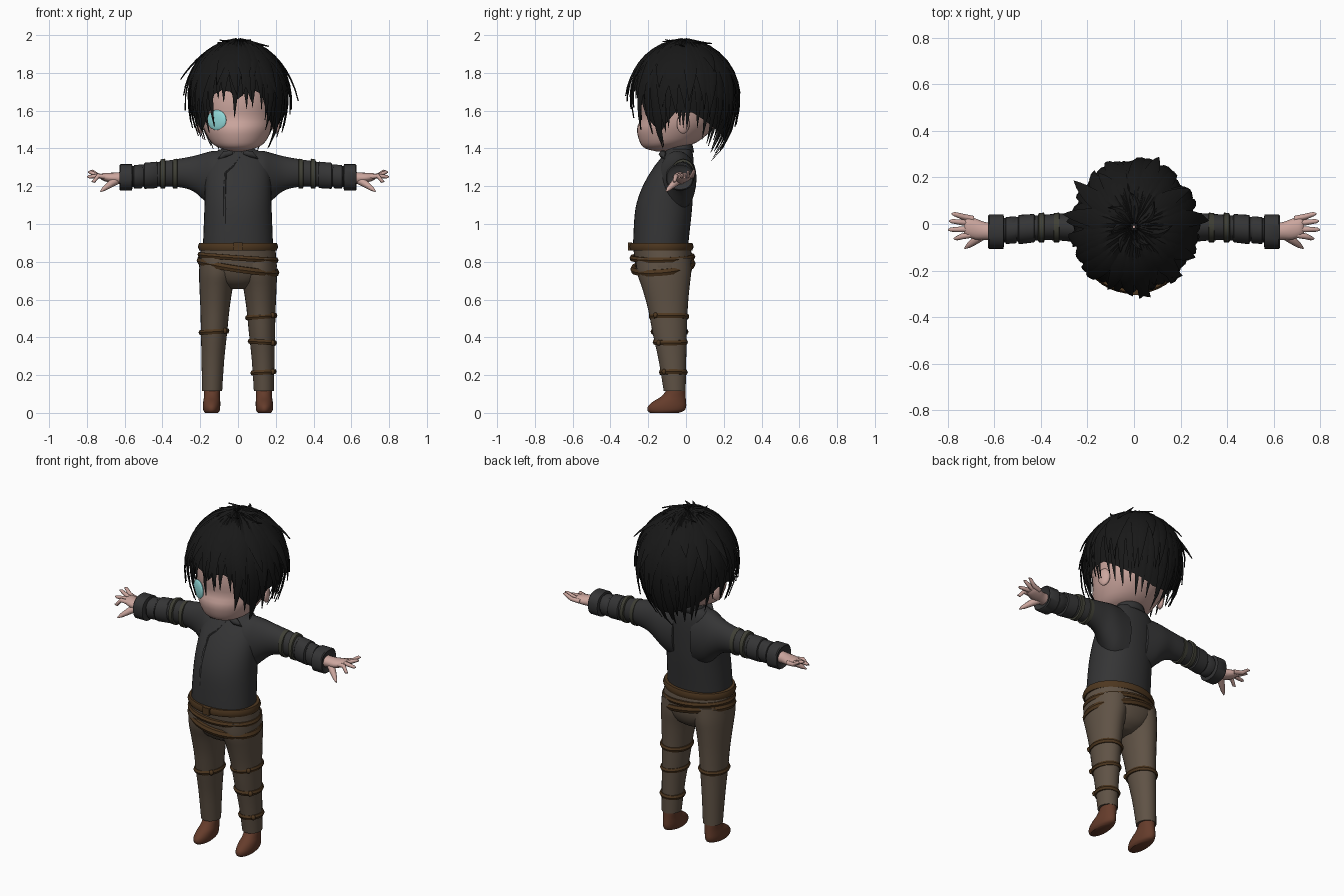
import bpy, bmesh, math, random
from mathutils import Vector

if "Cube" in bpy.data.objects:
    bpy.data.objects.remove(bpy.data.objects["Cube"])
random.seed(4)


def mat(name, r, g, b):
    m = bpy.data.materials.new(name)
    m.diffuse_color = (r, g, b, 1)
    m.use_nodes = True
    m.node_tree.nodes["Principled BSDF"].inputs["Base Color"].default_value = m.diffuse_color
    return m


SKIN = mat("skin", .60, .38, .34)
HAIR = mat("hair", .009, .009, .009)
SHIRT = mat("shirt", .035, .035, .036)
OLIVE = mat("olive", .05, .05, .036)
PANTS = mat("pants", .115, .085, .06)
BELT = mat("belt", .075, .038, .014)
SHOE = mat("shoe", .13, .045, .024)
EYE = mat("eye", .28, .68, .68)


def finish(name, bm, m, angle=45):
    bmesh.ops.remove_doubles(bm, verts=bm.verts, dist=.0002)
    bmesh.ops.recalc_face_normals(bm, faces=bm.faces)
    me = bpy.data.meshes.new(name)
    bm.to_mesh(me)
    bm.free()
    me.shade_smooth()
    me.set_sharp_from_angle(angle=math.radians(angle))
    me.materials.append(m)
    ob = bpy.data.objects.new(name, me)
    bpy.context.collection.objects.link(ob)
    return ob


def skin_rings(bm, rings, caps=True, loop=False):
    vs = [[bm.verts.new(p) for p in r] for r in rings]
    pairs = list(zip(vs, vs[1:])) + ([(vs[-1], vs[0])] if loop else [])
    for a, b in pairs:
        for i in range(len(a)):
            j = (i + 1) % len(a)
            bm.faces.new((a[i], a[j], b[j], b[i]))
    if caps and not loop:
        bm.faces.new(vs[0])
        bm.faces.new(vs[-1])


def resample(rows, k):
    """Catmull-Rom subdivision of ring parameters."""
    if k < 2:
        return rows
    rows = [Vector(r) for r in rows]
    out = []
    for i in range(len(rows) - 1):
        p1, p2 = rows[i], rows[i + 1]
        p0, p3 = rows[max(i - 1, 0)], rows[min(i + 2, len(rows) - 1)]
        for s in range(k):
            t = s / k
            out.append(.5 * (2 * p1 + (p2 - p0) * t + (2 * p0 - 5 * p1 + 4 * p2 - p3) * t * t
                             + (3 * p1 - p0 - 3 * p2 + p3) * t ** 3))
    return out + [rows[-1]]


def loft(name, rows, m, axis="z", n=28, k=3, e=2.0, flip=1):
    """rows: position on axis, two centre values, two radii."""
    rings = []
    for p, c1, c2, r1, r2 in resample(rows, k):
        ring = []
        for i in range(n):
            a = 2 * math.pi * i / n
            c, s = math.cos(a), math.sin(a)
            u = c1 + r1 * math.copysign(abs(c) ** (2 / e), c)
            v = c2 + r2 * math.copysign(abs(s) ** (2 / e), s)
            ring.append((flip * u, v, p) if axis == "z" else (flip * p, u, v))
        rings.append(ring)
    bm = bmesh.new()
    skin_rings(bm, rings)
    return finish(name, bm, m)


def tube(name, pts, radii, m, n=8, flip=1):
    pts = [Vector((flip * x, y, z)) for x, y, z in pts]
    rings = []
    for i, p in enumerate(pts):
        d = (pts[min(i + 1, len(pts) - 1)] - pts[max(i - 1, 0)]).normalized()
        u = d.cross(Vector((0, 0, 1))).normalized()
        v = d.cross(u)
        rings.append([p + radii[i] * (math.cos(6.2832 * j / n) * u + math.sin(6.2832 * j / n) * v) for j in range(n)])
    bm = bmesh.new()
    skin_rings(bm, rings)
    return finish(name, bm, m, 60)


def band(name, c, rx, ry, h, th, m, sx=0, sy=0, n=36):
    """Strap around a vertical limb; sx, sy tilt it."""
    rings = []
    for i in range(n):
        a = 2 * math.pi * i / n
        ring = []
        for o, z in ((-th, -h), (0, -h), (th * .4, 0), (0, h), (-th, h)):
            x, y = (rx + o) * math.cos(a), (ry + o) * math.sin(a)
            ring.append((c[0] + x, c[1] + y, c[2] + z + sx * x + sy * y))
        rings.append(ring)
    bm = bmesh.new()
    skin_rings(bm, rings, loop=True)
    return finish(name, bm, m)


def ball(name, c, s, m, rz=0):
    bm = bmesh.new()
    bmesh.ops.create_uvsphere(bm, u_segments=24, v_segments=12, radius=1)
    ob = finish(name, bm, m)
    ob.location, ob.scale, ob.rotation_euler = c, s, (0, 0, rz)
    return ob


# head, neck, ears, eye
loft("head", [(1.385, 0, -.13, .03, .03), (1.40, 0, -.13, .09, .085), (1.43, 0, -.095, .14, .148),
              (1.50, 0, -.06, .18, .2), (1.56, 0, -.035, .198, .207), (1.64, 0, -.025, .207, .222),
              (1.74, 0, -.02, .205, .215), (1.82, 0, -.02, .17, .18), (1.88, 0, -.02, .1, .1),
              (1.90, 0, -.02, .02, .02)], SKIN, n=36)
loft("neck", [(1.28, 0, -.06, .06, .06), (1.36, 0, -.045, .052, .055), (1.45, 0, -.03, .055, .06)], SKIN)
for s in (-1, 1):
    ball("ear", (s * .2, -.015, 1.53), (.018, .036, .052), SKIN, s * .4)
ball("eye_disc", (-.112, -.214, 1.55), (.058, .014, .054), EYE, -.52)

# shirt body with front seam, collar
loft("shirt_body", [(.87, 0, -.135, .186, .145), (.95, 0, -.13, .183, .148), (1.08, 0, -.118, .178, .15),
                    (1.18, 0, -.1, .176, .138), (1.27, 0, -.075, .172, .116), (1.34, 0, -.05, .155, .09),
                    (1.385, 0, -.035, .115, .068), (1.40, 0, -.035, .075, .06)], SHIRT, n=36, e=2.2)
tube("shirt_seam", [(-.07, -.266, .9), (-.07, -.259, 1.08), (-.07, -.228, 1.19), (-.065, -.182, 1.27),
                    (-.03, -.165, 1.3), (.01, -.125, 1.35)], [.006] * 6, SHIRT, 6)
bm = bmesh.new()
rows = []
for z, r, gap in ((1.36, .098, .12), (1.39, .09, .2), (1.435, .076, .42)):
    rows.append([bm.verts.new((r * math.sin(a), -.04 - .85 * r * math.cos(a), z - .02 * math.cos(a)))
                 for a in [gap + (2 * math.pi - 2 * gap) * i / 24 for i in range(25)]])
for a, b in zip(rows, rows[1:]):
    for i in range(24):
        bm.faces.new((a[i], a[i + 1], b[i + 1], b[i]))
finish("collar", bm, SHIRT).modifiers.new("thickness", "SOLIDIFY").thickness = .012
for s in (-1, 1):
    tube("collar_point", [(.03, -.12, 1.38), (.07, -.125, 1.37), (.105, -.115, 1.345)], [.012, .02, .002], SHIRT, 6, s)

    # sleeve, wraps, cuff
    loft("sleeve", [(.06, -.05, 1.22, .10, .165), (.13, -.045, 1.232, .10, .155), (.18, -.03, 1.25, .085, .125),
                    (.24, -.018, 1.267, .066, .092), (.32, -.013, 1.27, .058, .074), (.44, -.018, 1.262, .053, .064),
                    (.57, -.028, 1.25, .052, .054)], SHIRT, "x", flip=s)
    loft("sleeve_wrap", [(.425, -.018, 1.26, .056, .064), (.43, -.018, 1.26, .061, .07),
                         (.495, -.024, 1.255, .063, .069), (.5, -.024, 1.255, .05, .056)], SHIRT, "x", k=1, flip=s)
    loft("sleeve_fold", [(.505, -.025, 1.252, .055, .058), (.51, -.025, 1.252, .058, .063),
                         (.55, -.028, 1.25, .058, .062), (.555, -.028, 1.25, .05, .05)], SHIRT, "x", k=1, flip=s)
    loft("cuff", [(.558, -.033, 1.247, .06, .055), (.562, -.033, 1.247, .074, .07), (.622, -.033, 1.247, .074, .07),
                  (.628, -.033, 1.247, .068, .064), (.615, -.033, 1.247, .05, .045)], SHIRT, "x", k=1, e=2.3, flip=s)
    for x in (.333, .398):
        loft("arm_band", [(x - .014, -.015, 1.267, .056, .07), (x - .011, -.015, 1.267, .064, .079),
                          (x + .011, -.016, 1.265, .063, .077), (x + .014, -.016, 1.265, .055, .068)],
             OLIVE, "x", k=1, flip=s)

    # hand
    loft("palm", [(.60, -.033, 1.243, .038, .034), (.64, -.03, 1.243, .038, .03), (.68, -.022, 1.245, .045, .026),
                  (.715, -.012, 1.25, .043, .02), (.73, -.01, 1.251, .034, .01)], SKIN, "x", 16, flip=s)
    for y, ty, tx, tz in ((-.045, -.062, .775, 1.225), (-.022, -.024, .8, 1.25), (.002, .012, .795, 1.275),
                          (.022, .043, .785, 1.28)):
        tube("finger", [(.69, y, 1.248), (.74, y * .5 + ty * .5, 1.255), (tx - .012, ty, tz), (tx, ty * 1.03, tz)],
             [.013, .0125, .009, .003], SKIN, 8, s)
    tube("thumb", [(.635, -.035, 1.235), (.675, -.065, 1.212), (.71, -.092, 1.186), (.728, -.105, 1.172)],
         [.022, .019, .012, .003], SKIN, 10, s)

    # trouser leg and shoe
    loft("trouser_leg", [(.82, .1, -.12, .102, .145), (.74, .106, -.116, .1, .143), (.66, .116, -.107, .088, .125),
                         (.55, .122, -.096, .077, .105), (.42, .127, -.086, .069, .09), (.28, .133, -.072, .06, .073),
                         (.115, .137, -.06, .053, .058)], PANTS, flip=s)
    loft("shoe", [(0, .14, -.115, .034, .075), (.012, .14, -.106, .043, .097), (.035, .14, -.1, .046, .101),
                  (.06, .139, -.087, .045, .087), (.085, .138, -.068, .042, .066), (.12, .137, -.054, .042, .05),
                  (.15, .137, -.054, .04, .048)], SHOE, flip=s)

# trouser seat, belts, buckle
loft("trouser_seat", [(.89, 0, -.13, .195, .152), (.82, 0, -.12, .202, .152), (.75, 0, -.115, .2, .145),
                      (.69, 0, -.112, .13, .115), (.655, 0, -.11, .05, .06)], PANTS, n=36, e=2.2)
band("waist_belt", (0, -.13, .88), .205, .163, .02, .02, BELT)
band("middle_belt", (0, -.125, .823), .208, .168, .014, .016, BELT, -.07, .02)
band("slung_belt", (0, -.122, .775), .212, .166, .017, .018, BELT, -.15, .09)
bm = bmesh.new()
bmesh.ops.create_cube(bm, size=1)
for v in bm.verts:
    v.co = (v.co.x * .045, v.co.y * .02 - .296, v.co.z * .042 + .88)
finish("buckle", bm, BELT)

# leg straps with small knots
for x, z, rx, y, ry, t in ((.123, .51, .08, -.09, .102, .08), (.129, .375, .072, -.083, .088, -.06),
                           (.135, .215, .064, -.067, .071, .05), (-.127, .43, .076, -.087, .095, .06)):
    band("leg_strap", (x, y, z), rx, ry, .013, .014, BELT, t)
    ball("strap_knot", (x + rx * .75, y - ry * .7, z + t * rx), (.013, .012, .015), BELT)

# hair: cap plus layered tapering locks, azimuth 0 = front
ENDS = [(0, 1.57), (12, 1.62), (28, 1.62), (42, 1.46), (60, 1.40), (80, 1.50), (100, 1.50), (130, 1.42), (180, 1.33)]


def end_z(deg):
    d = abs((deg + 180) % 360 - 180)
    for (a, z1), (b, z2) in zip(ENDS, ENDS[1:]):
        if d <= b:
            return z1 + (z2 - z1) * (d - a) / (b - a)


def hair_point(az, th, k):
    c, s = math.cos(th), math.sin(th)
    return Vector((.265 * k * s * math.sin(az), -.012 - .285 * k * s * math.cos(az),
                   1.68 + (.285 * k if c > 0 else .40) * c))


def polar(z):
    c = (z - 1.68) / (.285 if z > 1.68 else .40)
    return math.acos(max(-1, min(1, c)))


bm = bmesh.new()
skin_rings(bm, [[hair_point(math.radians(d), .02 + (polar(max(end_z(d) + .09, 1.44)) - .02) * i / 10, .95)
                 for d in range(0, 360, 10)] for i in range(11)], caps=False)
finish("hair_cap", bm, HAIR, 60)


def lock(bm, deg, th0, z1, width, k, flare=0, twist=0):
    rings, steps, th1 = [], 9, polar(z1)
    for i in range(steps + 1):
        t = i / steps
        th = th0 + (th1 - th0) * t
        az = math.radians(deg) + twist * t * t
        w = width * min(1, .3 + 1.6 * t) * (1 - t ** 2.5) + .0008
        da = w / (.27 * max(math.sin(th), .3))
        kk = k + flare * t ** 3
        rise = .045 * (1 - t) + .004
        rings.append([hair_point(az - da, th, kk), hair_point(az, th, kk + rise),
                      hair_point(az + da, th, kk), hair_point(az, th, kk - .02)])
    skin_rings(bm, rings)


under, over, spikes = bmesh.new(), bmesh.new(), bmesh.new()
for i in range(40):
    d = i * 9 + random.uniform(-2, 2)
    lock(under, d, .12, max(end_z(d) + random.uniform(-.02, .05), 1.32), .034, .985,
         random.uniform(-.03, .04), random.uniform(-.08, .08))
for i in range(30):
    d = i * 12 + random.uniform(-4, 4)
    lock(over, d, .06, end_z(d) + random.uniform(.05, .22), .04, 1.01,
         random.uniform(0, .09), random.uniform(-.2, .2))
for d, z, f in ((100, 1.65, .21), (-102, 1.75, .2), (162, 1.69, .12), (-122, 1.72, .2), (130, 1.79, .16),
                (-75, 1.60, .08), (75, 1.58, .08), (-150, 1.8, .1), (60, 1.72, .1), (-160, 1.62, .08)):
    lock(spikes, d, .1, z, .045, 1.01, f, random.uniform(-.15, .15))
for d in range(15, 360, 48):
    lock(spikes, d, .04, 1.93 + random.uniform(-.02, .02), .022, 1.02, .09, .5)
finish("hair_under_locks", under, HAIR, 40)
finish("hair_over_locks", over, HAIR, 40)
finish("hair_spikes", spikes, HAIR, 40)
